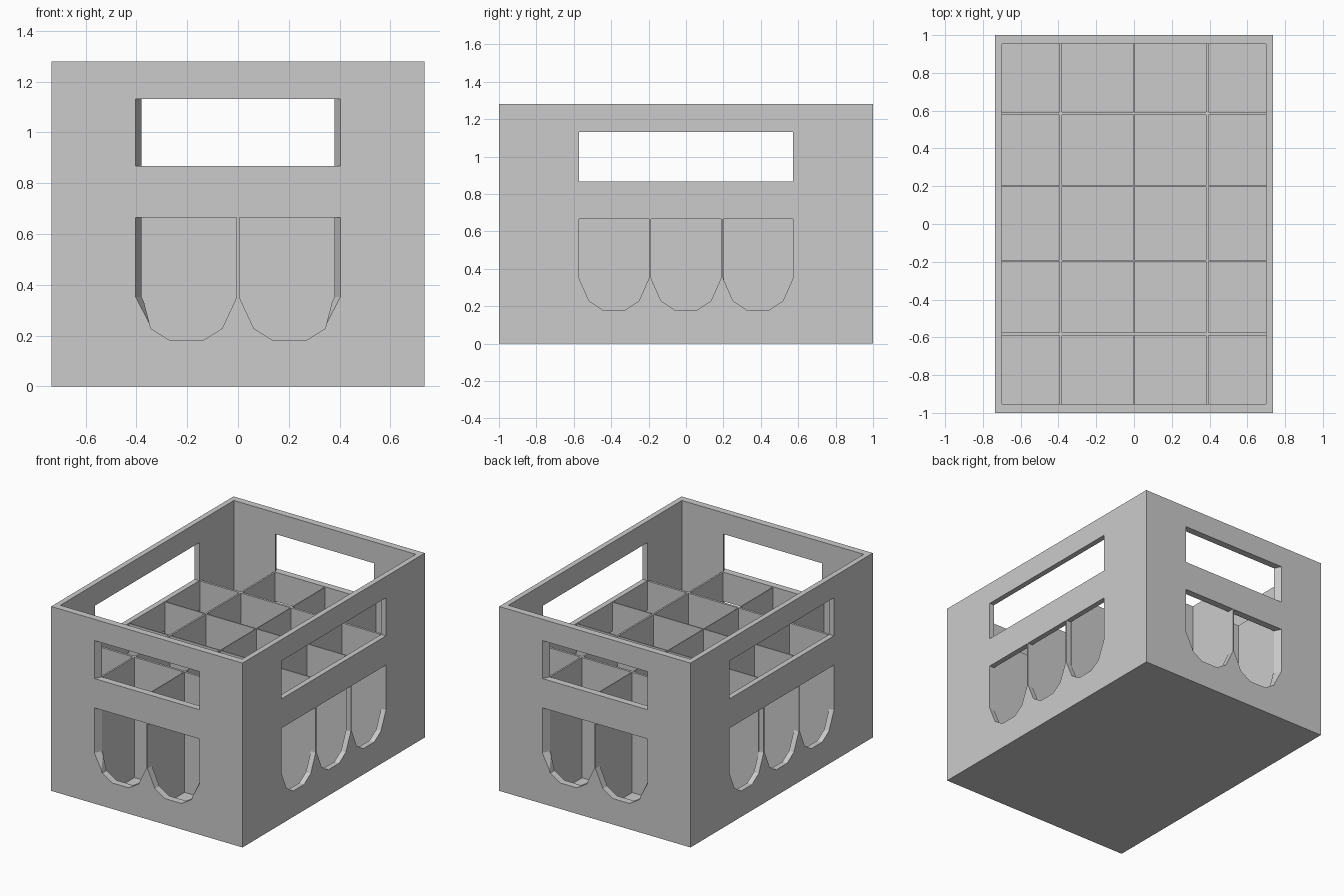
import bpy, bmesh

if "Cube" in bpy.data.objects:
    bpy.data.objects.remove(bpy.data.objects["Cube"])

HX, HY, H = 0.735, 1.0, 1.28      # outer half sizes and height
IX, IY = 0.698, 0.952             # inner half sizes
FLOOR, DIV_TOP = 0.03, 0.865


def finish(name, bm):
    bmesh.ops.recalc_face_normals(bm, faces=bm.faces)
    mesh = bpy.data.meshes.new(name)
    bm.to_mesh(mesh)
    bm.free()
    obj = bpy.data.objects.new(name, mesh)
    bpy.context.collection.objects.link(obj)
    return obj


def loft(bm, loops):
    """Bridge equal-length loops and cap both ends."""
    rings = [[bm.verts.new(p) for p in loop] for loop in loops]
    n = len(rings[0])
    for a, b in zip(rings, rings[1:]):
        for i in range(n):
            j = (i + 1) % n
            bm.faces.new((a[i], a[j], b[j], b[i]))
    bm.faces.new(rings[0])
    bm.faces.new(rings[-1])


def rect(x, y, z, cx=0, cy=0):
    return [(cx - x, cy - y, z), (cx + x, cy - y, z),
            (cx + x, cy + y, z), (cx - x, cy + y, z)]


def handle(l, r):
    return [(l, 0.868), (r, 0.868), (r, 1.132), (l, 1.132)]


def arch(l, r, c, w):
    # faceted bottle window: l, r are the sides, c the centre, w the half width
    return [(l, 0.665), (l, 0.352), (c - 0.71 * w, 0.228), (c - 0.32 * w, 0.18),
            (c + 0.32 * w, 0.18), (c + 0.71 * w, 0.228), (r, 0.352), (r, 0.665)]


# crate shell: outside, rim, inside, floor
bm = bmesh.new()
loft(bm, [rect(HX, HY, 0), rect(HX, HY, H), rect(IX, IY, H), rect(IX, IY, FLOOR)])
shell = finish("crate_shell", bm)

# openings: end walls taper inward slightly, side walls are straight
bm = bmesh.new()
for s in (-1, 1):
    depths = ((HY + 0.01, 0.408), (IY - 0.01, 0.375))
    loft(bm, [[(u, s * d, z) for u, z in handle(-e, e)] for d, e in depths])
    for m in (-1, 1):
        loft(bm, [[(m * u, s * d, z) for u, z in arch(0.005, e, 0.203, 0.198)]
                  for d, e in depths])
    xs = (HX + 0.01, IX - 0.01)
    loft(bm, [[(s * d, u, z) for u, z in handle(-0.573, 0.573)] for d in xs])
    for c in (-0.385, 0, 0.385):
        w = 0.188
        loft(bm, [[(s * d, u, z) for u, z in arch(c - w, c + w, c, w)] for d in xs])
bmesh.ops.triangulate(bm, faces=[f for f in bm.faces if len(f.verts) == 4])
cutter = finish("opening_cutter", bm)
cutter.hide_render = True
cutter.display_type = 'WIRE'
cut = shell.modifiers.new("openings", 'BOOLEAN')
cut.operation = 'DIFFERENCE'
cut.solver = 'EXACT'
cut.object = cutter


def divider(name, cx, cy, hx, hy):
    bm = bmesh.new()
    loft(bm, [rect(hx, hy, z, cx, cy) for z in (FLOOR, DIV_TOP)])
    return finish(name, bm)


# bottle dividers
for i, (x, t) in enumerate(((-0.388, 0.006), (0, 0.003), (0.388, 0.006))):
    divider(f"long_divider_{i + 1}", x, 0, t, IY)
for i, (y, t) in enumerate(((-0.582, 0.008), (-0.194, 0.004), (0.2, 0.004), (0.586, 0.008))):
    divider(f"cross_divider_{i + 1}", 0, y, IX, t)
